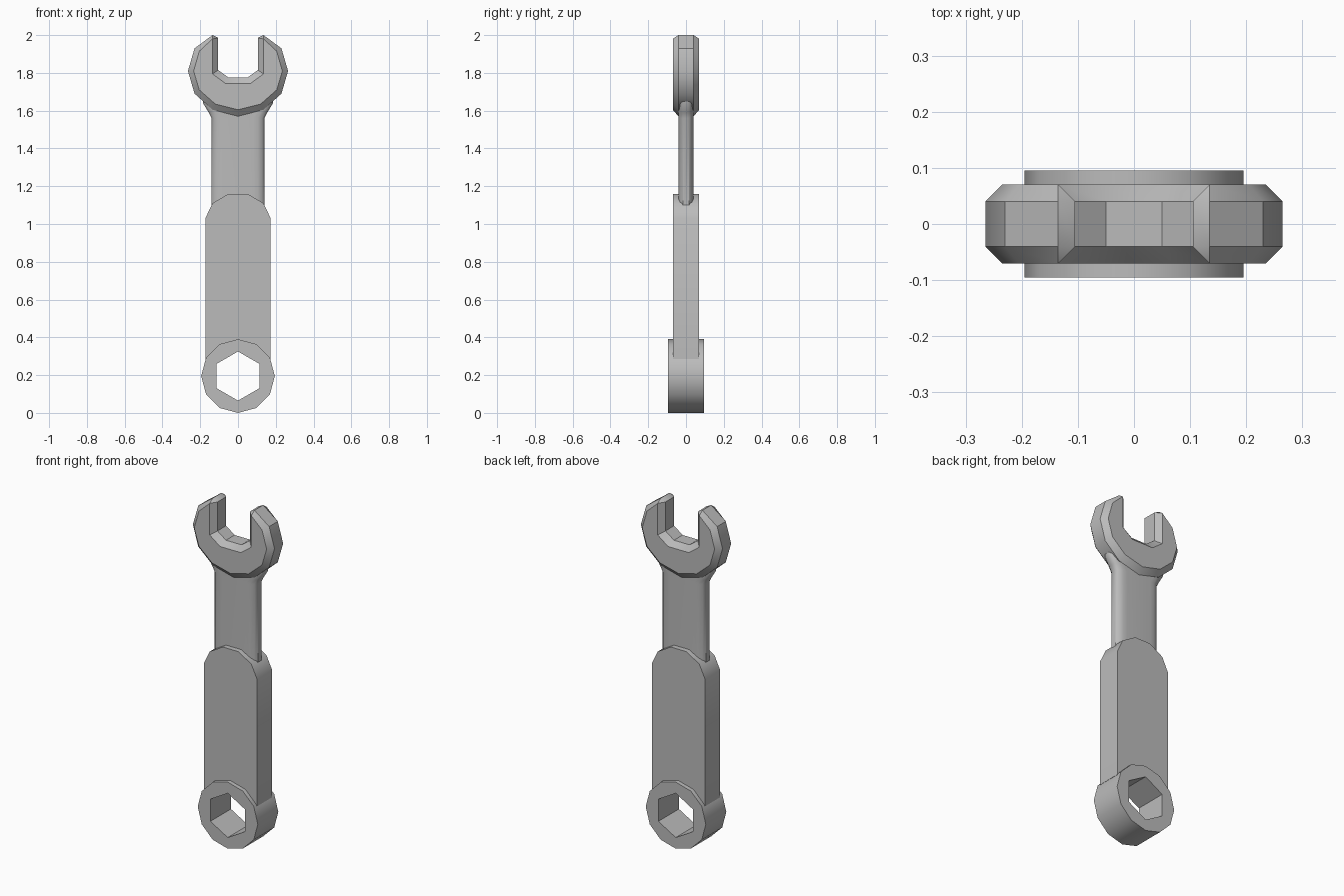
import bpy, bmesh, math

cube = bpy.data.objects.get("Cube")
if cube:
    bpy.data.objects.remove(cube, do_unlink=True)

# One plain steel grey
steel = bpy.data.materials.new("steel_grey")
steel.use_nodes = True
GREY = (0.5, 0.5, 0.5, 1)
steel.diffuse_color = GREY
steel.node_tree.nodes["Principled BSDF"].inputs["Base Color"].default_value = GREY


def loft(name, rings, angle, hollow=False):
    """Skin a stack of matching loops; close into a loop if hollow, else cap."""
    bm = bmesh.new()
    loops = [[bm.verts.new(p) for p in ring] for ring in rings]
    pairs = list(zip(loops, loops[1:]))
    if hollow:
        pairs.append((loops[-1], loops[0]))
    else:
        bm.faces.new(loops[0])
        bm.faces.new(loops[-1])
    for a, b in pairs:
        for i in range(len(a)):
            j = (i + 1) % len(a)
            bm.faces.new((a[i], a[j], b[j], b[i]))
    bmesh.ops.remove_doubles(bm, verts=bm.verts, dist=0.0005)
    bmesh.ops.recalc_face_normals(bm, faces=bm.faces)
    mesh = bpy.data.meshes.new(name)
    bm.to_mesh(mesh)
    bm.free()
    mesh.materials.append(steel)
    obj = bpy.data.objects.new(name, mesh)
    bpy.context.collection.objects.link(obj)
    bpy.ops.object.select_all(action='DESELECT')
    obj.select_set(True)
    bpy.context.view_layer.objects.active = obj
    bpy.ops.object.shade_smooth_by_angle(angle=math.radians(angle))
    return obj


def mirrored(half, y):
    """Close a right-hand xz profile with its mirror image, at depth y."""
    left = [(-x, z) for x, z in reversed(half) if x > 0]
    return [(x, y, z) for x, z in half + left]


# Ring end: twelve-sided outside, hexagonal hole
def circle(radius, y, sides):
    pts = []
    for i in range(12):
        a = math.radians(30 * i)
        # shrink in-between points onto the flats of a hexagon
        r = radius * math.cos(math.pi / 6) if sides == 6 and i % 2 else radius
        pts.append((r * math.sin(a), y, 0.195 + r * math.cos(a)))
    return pts


D = 0.095
loft("ring_end", [circle(0.195, -D, 12), circle(0.195, D, 12),
                  circle(0.13, D, 6), circle(0.13, -D, 6)], 35, hollow=True)

# Grip: flat plate with a faceted top, its foot buried in the ring
grip = [(0, 0.35), (0.1, 0.31), (0.173, 0.285), (0.173, 1.03),
        (0.135, 1.11), (0.05, 1.16)]
loft("grip", [mirrored(grip, -0.07), mirrored(grip, 0.07)], 35)


# Shaft: flat bar with rounded edges, flaring into the head
def bar(w, z, t=0.04):
    quarter = [(w, t * 0.4), (w - 0.012, t * 0.75), (w - 0.035, t * 0.95), (w - 0.06, t)]
    half = quarter + [(-x, y) for x, y in reversed(quarter)]
    return [(x, y, z) for x, y in half] + [(-x, -y, z) for x, y in half]


loft("shaft", [bar(0.14, 1.0), bar(0.14, 1.56), bar(0.155, 1.59),
               bar(0.185, 1.64), bar(0.185, 1.69)], 40)

# Open jaw head: chamfered faceted horseshoe
rim = [(0, 1.57), (0.135, 1.605), (0.23, 1.69), (0.265, 1.81), (0.23, 1.93),
       (0.135, 2.0), (0.105, 1.985), (0.105, 1.815), (0.05, 1.775)]
face = [(0, 1.605), (0.12, 1.635), (0.205, 1.71), (0.235, 1.81), (0.205, 1.915),
        (0.135, 1.98), (0.135, 1.98), (0.135, 1.795), (0.068, 1.745)]
loft("jaw_head", [mirrored(face, -0.07), mirrored(rim, -0.04),
                  mirrored(rim, 0.04), mirrored(face, 0.07)], 35)
